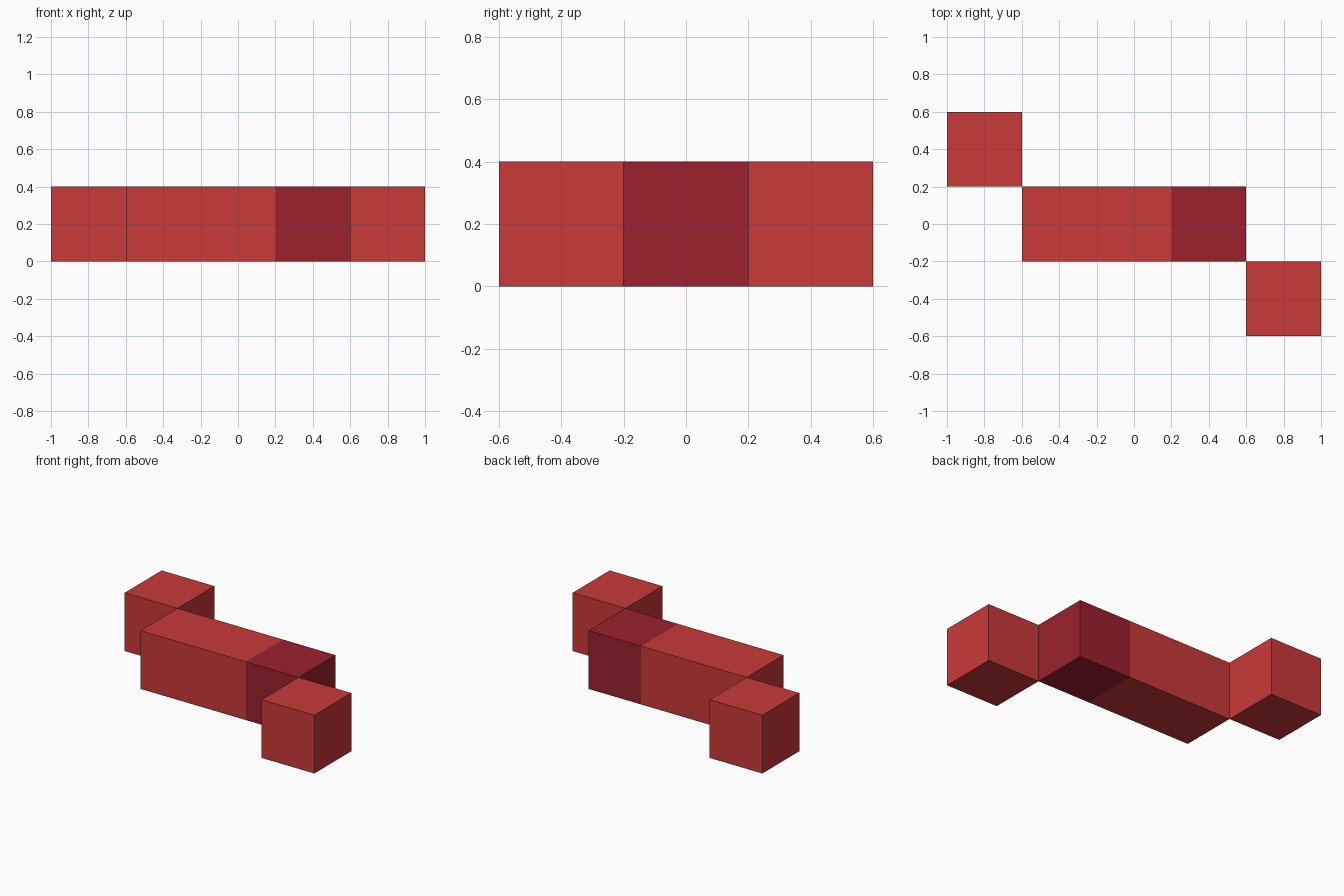
import bpy, bmesh
from mathutils import Matrix, Vector

if "Cube" in bpy.data.objects:
    bpy.data.objects.remove(bpy.data.objects["Cube"])

S = 0.4  # edge length of one block


def material(name, rgb):
    m = bpy.data.materials.new(name)
    m.diffuse_color = (*rgb, 1.0)
    m.use_nodes = True
    m.node_tree.nodes["Principled BSDF"].inputs["Base Color"].default_value = m.diffuse_color
    return m


red = material("red", (0.584, 0.041, 0.041))
dark_red = material("dark red", (0.328, 0.0152, 0.0252))


def box(name, centre, size, mats, split_x=None):
    """Flat-shaded box; faces beyond split_x take the second material."""
    bm = bmesh.new()
    bmesh.ops.create_cube(bm, size=1.0,
                          matrix=Matrix.Translation(centre) @ Matrix.Diagonal((*size, 1.0)))
    if split_x is not None:
        bmesh.ops.bisect_plane(bm, geom=bm.verts[:] + bm.edges[:] + bm.faces[:],
                               plane_co=Vector((split_x, 0, 0)), plane_no=Vector((1, 0, 0)))
        for f in bm.faces:
            f.material_index = int(f.calc_center_median().x > split_x)
    mesh = bpy.data.meshes.new(name)
    bm.to_mesh(mesh)
    bm.free()
    for m in mats:
        mesh.materials.append(m)
    ob = bpy.data.objects.new(name, mesh)
    bpy.context.collection.objects.link(ob)
    return ob


# Central bar, three blocks long, with the right-hand block in dark red
box("centre_bar", (0, 0, S / 2), (3 * S, S, S), (red, dark_red), split_x=S / 2)

# End blocks touching the bar along opposite corner edges
for name, side in (("left_end_block", -1), ("right_end_block", 1)):
    box(name, (side * 2 * S, -side * S, S / 2), (S, S, S), (red,))
